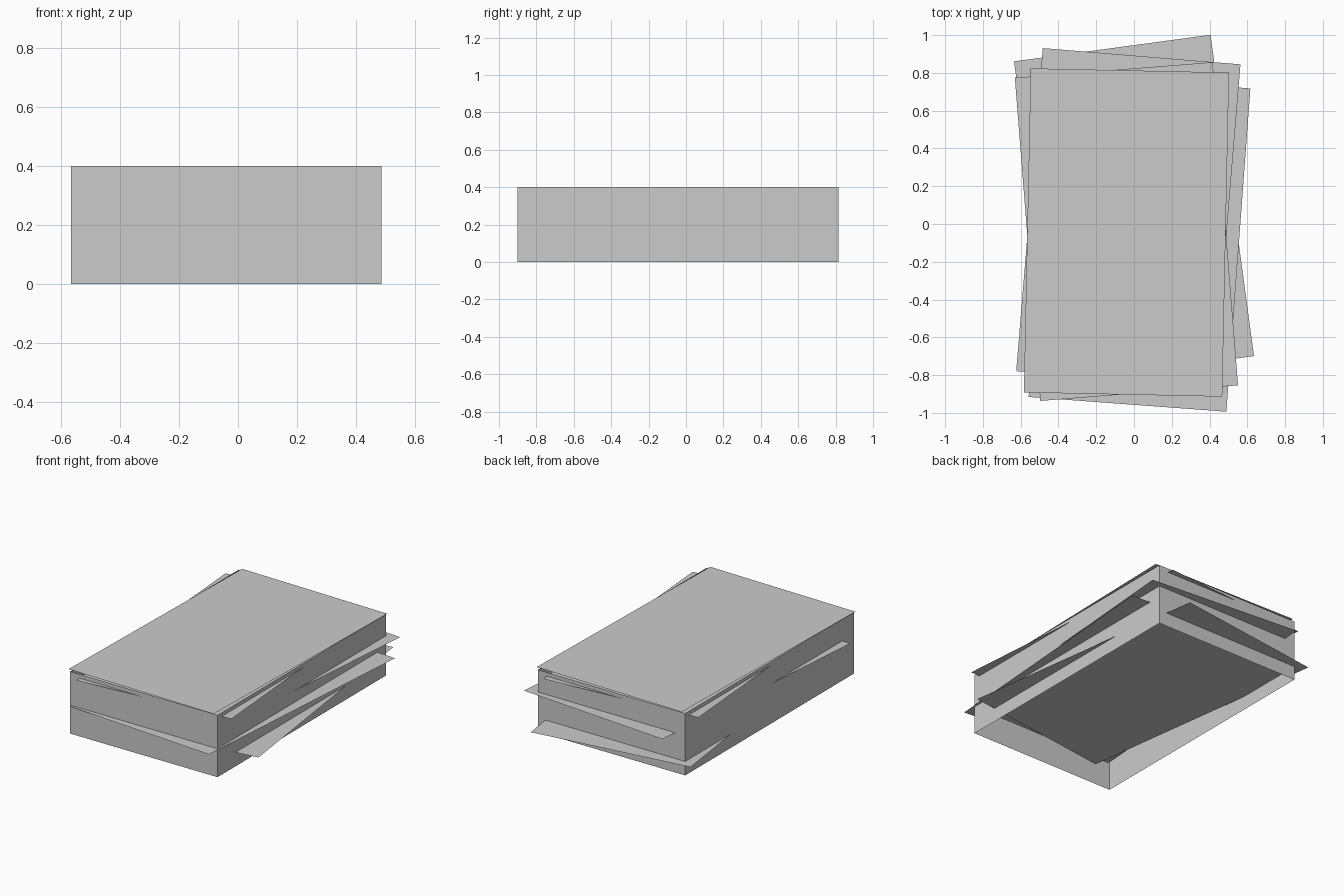
import bpy, bmesh
from math import radians

if "Cube" in bpy.data.objects:
    bpy.data.objects.remove(bpy.data.objects["Cube"])

W, L, H = 1.05, 1.716, 0.40   # paper width, length, stack height


def make_object(name, bm, loc, angle=0.0):
    mesh = bpy.data.meshes.new(name)
    bm.to_mesh(mesh)
    bm.free()
    obj = bpy.data.objects.new(name, mesh)
    obj.location = loc
    obj.rotation_euler.z = radians(angle)
    bpy.context.collection.objects.link(obj)
    return obj


def rectangle():
    bm = bmesh.new()
    corners = [(-1, -1), (1, -1), (1, 1), (-1, 1)]
    bm.faces.new([bm.verts.new((x * W / 2, y * L / 2, 0)) for x, y in corners])
    return bm


# Stack body: four side walls, open underneath, capped by the top sheet
bm = bmesh.new()
bmesh.ops.create_cube(bm, size=1)
for v in bm.verts:
    v.co.x *= W
    v.co.y *= L
    v.co.z = (v.co.z + 0.5) * H
bm.normal_update()
caps = [f for f in bm.faces if abs(f.normal.z) > 0.5]
bmesh.ops.delete(bm, geom=caps, context='FACES_ONLY')
make_object("paper_stack_sides", bm, (-0.04, -0.043, 0))

# Loose sheets slipping out of the stack: x, y, z, turn in degrees
sheets = {
    "loose_sheet_low": (0.0, 0.081, 0.09, 7.7),
    "loose_sheet_lower_middle": (0.029, -0.099, 0.183, -4.25),
    "loose_sheet_upper_middle": (-0.03, 0.033, 0.256, -4.7),
    "loose_sheet_high": (-0.04, -0.04, 0.375, 4.5),
    "top_sheet": (-0.04, -0.045, 0.407, -1.2),
}
for name, (x, y, z, angle) in sheets.items():
    make_object(name, rectangle(), (x, y, z), angle)
